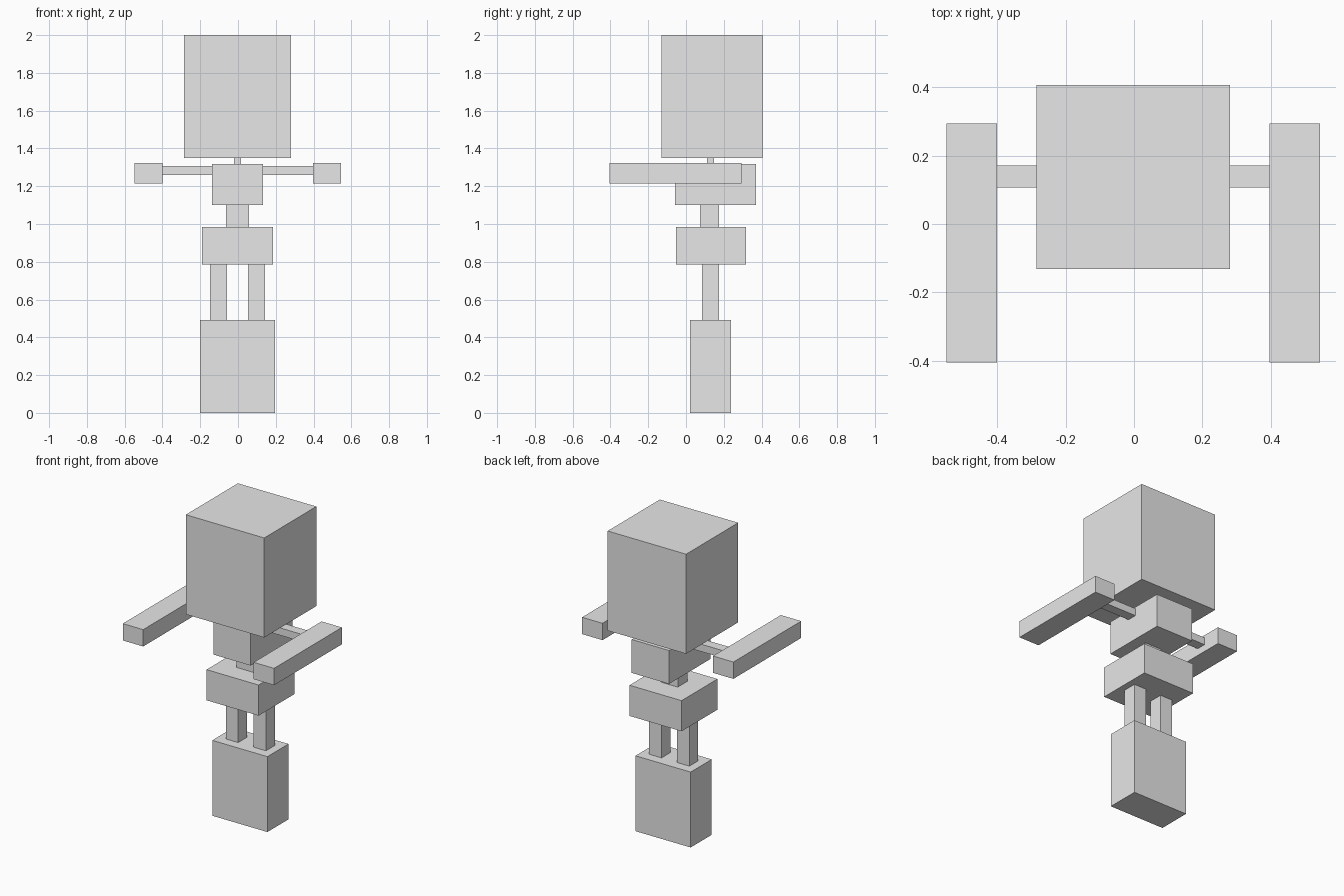
import bpy

cube = bpy.data.objects.get("Cube")
if cube:
    bpy.data.objects.remove(cube, do_unlink=True)

# One plain grey for the whole figure
grey = bpy.data.materials.new("light_grey")
grey.use_nodes = True
COLOUR = (0.8, 0.8, 0.8, 1.0)
grey.diffuse_color = COLOUR
grey.node_tree.nodes["Principled BSDF"].inputs["Base Color"].default_value = COLOUR

MID = -0.002  # x of the figure's plane of symmetry


def box(name, x, y, z):
    """Box spanning the given (min, max) ranges."""
    bpy.ops.mesh.primitive_cube_add(size=1, location=[sum(r) / 2 for r in (x, y, z)])
    obj = bpy.context.object
    obj.name = obj.data.name = name
    obj.scale = [r[1] - r[0] for r in (x, y, z)]
    bpy.ops.object.transform_apply(location=False, rotation=False, scale=True)
    obj.data.materials.append(grey)
    return obj


def centred(name, half_width, y, z):
    box(name, (MID - half_width, MID + half_width), y, z)


def pair(name, x, y, z):
    """Left and right boxes, x measured outward from the middle."""
    box("left_" + name, (MID + x[0], MID + x[1]), y, z)
    box("right_" + name, (MID - x[1], MID - x[0]), y, z)


# Head and trunk
centred("head", 0.283, (-0.131, 0.406), (1.35, 2.0))
centred("neck", 0.018, (0.11, 0.149), (1.318, 1.35))
centred("chest", 0.135, (-0.059, 0.37), (1.1, 1.318))
centred("waist", 0.061, (0.074, 0.175), (0.985, 1.1))
centred("pelvis", 0.188, (-0.053, 0.317), (0.785, 0.985))

# Arms: a thin bar out from the chest, then a long forearm
pair("upper_arm", (0.135, 0.399), (0.107, 0.171), (1.26, 1.308))
pair("forearm", (0.399, 0.546), (-0.405, 0.294), (1.214, 1.324))

# Legs: thin thighs on tall block feet
pair("thigh", (0.056, 0.145), (0.084, 0.175), (0.492, 0.785))
pair("lower_leg", (0.0, 0.199), (0.022, 0.239), (0.0, 0.492))
